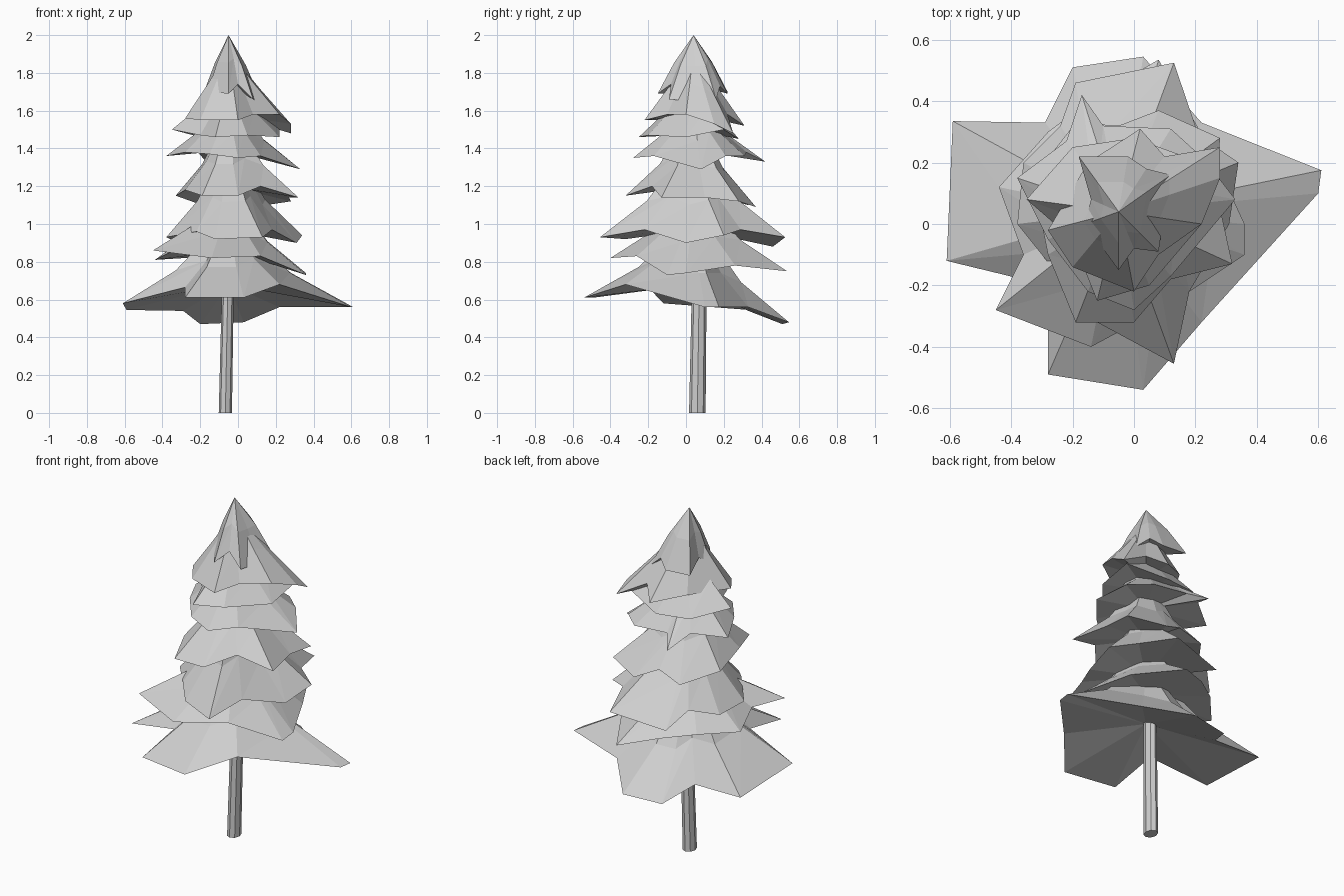
import bpy
import bmesh
from mathutils import Vector

default_cube = bpy.data.objects.get("Cube")
if default_cube:
    bpy.data.objects.remove(default_cube, do_unlink=True)

# One plain grey for the whole tree
grey = bpy.data.materials.new("plain_grey")
grey.use_nodes = True
grey.diffuse_color = (0.62, 0.62, 0.62, 1)
grey.node_tree.nodes["Principled BSDF"].inputs["Base Color"].default_value = grey.diffuse_color

AXIS = Vector((-0.05, 0.04, 0))


def finish(name, bm):
    """Turn a bmesh into a flat shaded grey object."""
    bmesh.ops.recalc_face_normals(bm, faces=bm.faces)
    mesh = bpy.data.meshes.new(name)
    bm.to_mesh(mesh)
    bm.free()
    mesh.materials.append(grey)
    obj = bpy.data.objects.new(name, mesh)
    bpy.context.collection.objects.link(obj)
    return obj


def skirt(name, peak, rim_points, rise=0.37, inset=0.5):
    """Jagged cone of branches: rim, raised shoulder ring, peak and hollow underside."""
    bm = bmesh.new()
    top = AXIS + Vector((0, 0, peak))
    points = [Vector(p) for p in rim_points]
    shoulders = []
    for p in points:
        s = p.lerp(top, inset)
        s.z = p.z + (peak - p.z) * rise
        shoulders.append(bm.verts.new(s))
    rim = [bm.verts.new(p) for p in points]
    highest = max(p.z for p in points)
    peak_vert = bm.verts.new(top)
    under_vert = bm.verts.new(AXIS + Vector((0, 0, highest)))
    for i in range(len(rim)):
        j = (i + 1) % len(rim)
        bm.faces.new((rim[i], rim[j], shoulders[j]))
        bm.faces.new((rim[i], shoulders[j], shoulders[i]))
        bm.faces.new((shoulders[i], shoulders[j], peak_vert))
        bm.faces.new((rim[j], rim[i], under_vert))
    return finish(name, bm)


# Trunk: slim, slightly leaning, eight sided
bm = bmesh.new()
bmesh.ops.create_cone(bm, cap_ends=True, segments=8, radius1=0.035, radius2=0.03, depth=0.9)
bmesh.ops.scale(bm, vec=(1, 1.25, 1), verts=bm.verts)
bmesh.ops.translate(bm, vec=(-0.067, 0.06, 0.45), verts=bm.verts)
for v in bm.verts:
    v.co.x += v.co.z * 0.02
    v.co.y += v.co.z * 0.015
finish("trunk", bm)

# Branch layers from the ground upward, each rim running counterclockwise
skirt("branches_lowest", 1.05, [
    (.6, .1, .56), (.61, .175, .56), (.22, .33, .56), (.03, .545, .48),
    (-.2, .51, .47), (-.29, .33, .54), (-.59, .335, .545), (-.61, -.12, .58),
    (-.28, -.2, .665), (-.28, -.49, .61), (.03, -.54, .61), (.22, -.32, .68)])

skirt("branches_second", 1.2, [
    (.36, -.1, .73), (.36, 0, .74), (.24, .26, .78), (.08, .535, .75),
    (-.12, .42, .8), (-.28, .3, .82), (-.44, .12, .81), (-.36, -.1, .85),
    (-.45, -.28, .86), (-.14, -.4, .82), (.12, -.26, .83)])

skirt("branches_third", 1.45, [
    (.31, 0, .9), (.34, .2, .94), (.21, .29, .97), (.13, .525, .93),
    (-.19, .46, .88), (-.24, .32, .96), (-.36, .2, .92), (-.38, 0, .93),
    (-.22, -.2, .96), (-.12, -.32, .92), (.13, -.455, .93), (.18, -.22, .97)])

skirt("branches_fourth", 1.6, [
    (.32, -.13, 1.14), (.27, .1, 1.14), (.28, .28, 1.12), (.08, .37, 1.09),
    (-.05, .32, 1.15), (-.19, .33, 1.1), (-.33, .15, 1.15), (-.28, -.1, 1.18),
    (-.19, -.32, 1.15), (0, -.32, 1.15), (.12, -.18, 1.2)])

skirt("branches_fifth", 1.7, [
    (.33, .08, 1.29), (.23, .21, 1.36), (.12, .31, 1.36), (-.1, .32, 1.38),
    (-.17, .42, 1.33), (-.22, .27, 1.39), (-.38, .15, 1.36), (-.28, -.05, 1.38),
    (-.15, -.22, 1.37), (0, -.28, 1.35), (.12, -.17, 1.36)])

skirt("branches_sixth", 1.83, [
    (.22, 0, 1.46), (.22, .2, 1.5), (0, .28, 1.45), (-.2, .25, 1.46),
    (-.35, .08, 1.5), (-.2, -.05, 1.47), (-.12, -.25, 1.46), (.05, -.2, 1.47)])

skirt("branches_seventh", 1.92, [
    (.22, 0, 1.58), (.28, .15, 1.53), (.28, .25, 1.48), (.1, .22, 1.58),
    (.02, .31, 1.52), (-.15, .2, 1.57), (-.28, -.02, 1.56), (-.2, -.14, 1.55),
    (0, -.22, 1.55), (.08, -.1, 1.58)], rise=0.48)

# Pointed crown with nearly straight sides
skirt("crown", 2.0, [
    (.1, .05, 1.65), (.12, .16, 1.66), (.04, .18, 1.73), (-.02, .22, 1.69),
    (-.18, .22, 1.7), (-.14, .08, 1.74), (-.16, 0, 1.7), (-.05, -.15, 1.69),
    (0, -.08, 1.74), (.08, -.09, 1.66)], rise=0.53, inset=0.46)
